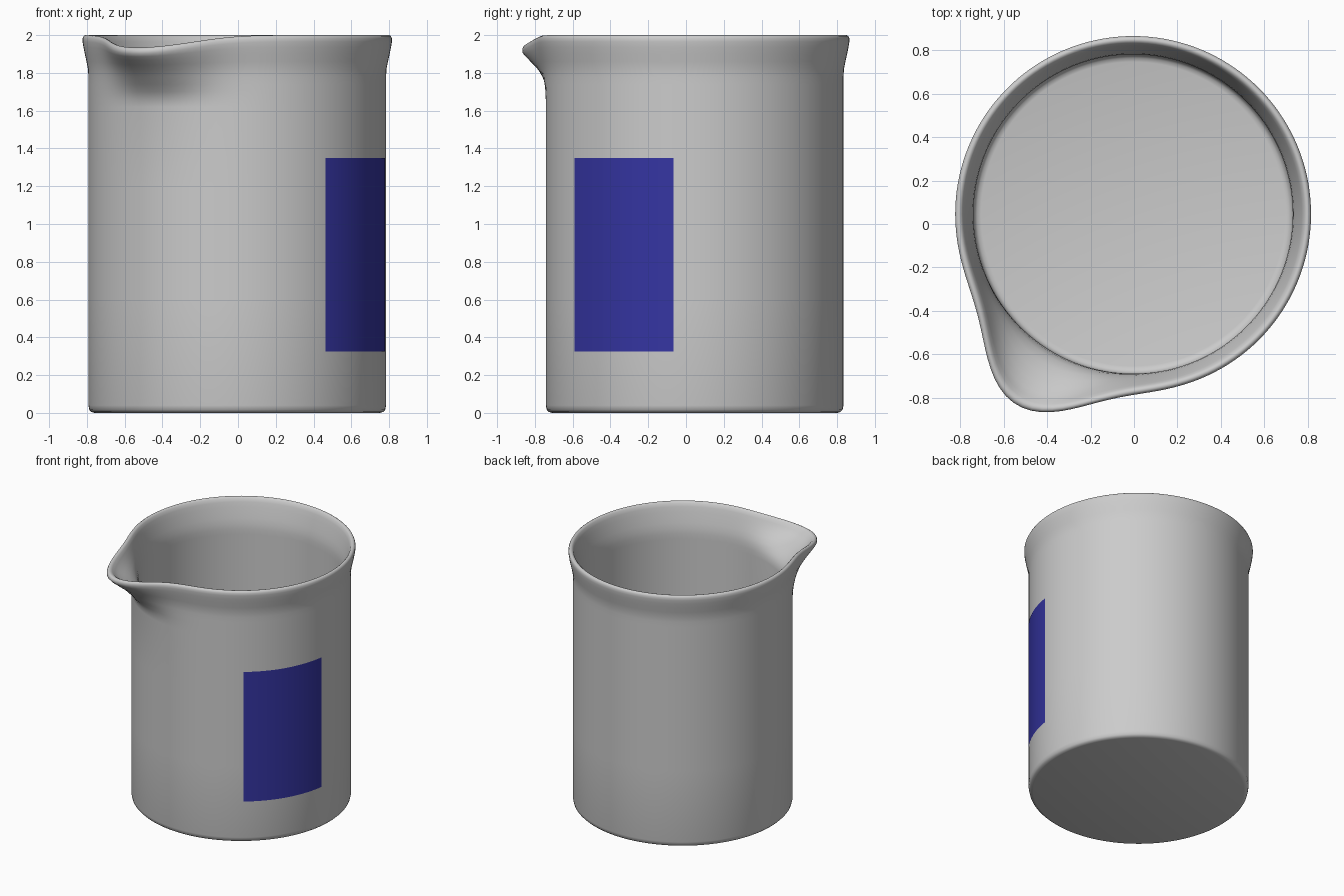
import bpy, bmesh, math

if "Cube" in bpy.data.objects:
    bpy.data.objects.remove(bpy.data.objects["Cube"])

CX, CY = -0.004, 0.046
R = 0.788
SPOUT = math.radians(238.5)
N = 144


def finish(name, bm, angle):
    me = bpy.data.meshes.new(name)
    bm.to_mesh(me)
    bm.free()
    ob = bpy.data.objects.new(name, me)
    bpy.context.collection.objects.link(ob)
    bpy.ops.object.select_all(action='DESELECT')
    ob.select_set(True)
    bpy.context.view_layer.objects.active = ob
    bpy.ops.object.shade_smooth_by_angle(angle=math.radians(angle))
    return ob


# Beaker profile: radius, height, outward spout pull, spout dip
profile = [
    (0.755, 0.0, 0, 0), (0.772, 0.005, 0, 0), (0.783, 0.016, 0, 0),
    (R, 0.04, 0, 0), (R, 0.6, 0, 0), (R, 1.2, 0, 0), (R, 1.62, 0, 0),
    (R, 1.66, 0.03, 0), (R, 1.70, 0.14, 0), (R, 1.74, 0.30, 0),
    (R, 1.78, 0.47, 0.02), (0.790, 1.82, 0.62, 0.1), (0.798, 1.86, 0.76, 0.28),
    (0.807, 1.90, 0.87, 0.5), (0.814, 1.935, 0.95, 0.75), (0.819, 1.965, 1, 0.95),
    (0.819, 1.983, 1, 1), (0.814, 1.994, 1, 1), (0.805, 2.0, 0.99, 1),
    (0.795, 1.998, 0.98, 1), (0.786, 1.99, 0.96, 1), (0.777, 1.965, 0.91, 0.95),
    (0.767, 1.93, 0.81, 0.75), (0.757, 1.89, 0.66, 0.5), (0.747, 1.85, 0.48, 0.25),
    (0.739, 1.81, 0.29, 0.1), (0.735, 1.77, 0.13, 0), (0.735, 1.73, 0.03, 0),
    (0.735, 1.69, 0, 0), (0.735, 1.0, 0, 0), (0.735, 0.09, 0, 0),
    (0.730, 0.068, 0, 0), (0.718, 0.055, 0, 0), (0.70, 0.05, 0, 0),
]
bm = bmesh.new()
rings = []
for r, z, pull, dip in profile:
    ring = []
    for i in range(N):
        a = 2 * math.pi * i / N
        d = math.degrees(math.atan2(math.sin(a - SPOUT), math.cos(a - SPOUT)))
        rr = r + 0.21 * pull * math.exp(-0.5 * (d / 13.5) ** 2)
        zz = z - 0.066 * dip * math.exp(-0.5 * (d / 15) ** 2)
        ring.append(bm.verts.new((CX + rr * math.cos(a), CY + rr * math.sin(a), zz)))
    rings.append(ring)
for lo, hi in zip(rings, rings[1:]):
    for i in range(N):
        j = (i + 1) % N
        bm.faces.new((lo[i], lo[j], hi[j], hi[i]))
bm.faces.new(rings[0][::-1])   # underside
bm.faces.new(rings[-1])        # inner floor
finish("beaker", bm, 50)

# Blue label patch wrapped on the wall
bm = bmesh.new()
a0, a1, steps = math.radians(-53.7), math.radians(-8.1), 24
cols = []
for i in range(steps + 1):
    a = a0 + (a1 - a0) * i / steps
    x, y = CX + (R + 0.002) * math.cos(a), CY + (R + 0.002) * math.sin(a)
    cols.append([bm.verts.new((x, y, z)) for z in (0.325, 1.35)])
for p, q in zip(cols, cols[1:]):
    bm.faces.new((p[0], q[0], q[1], p[1]))
label = finish("label", bm, 40)
mat = bpy.data.materials.new("label_blue")
mat.diffuse_color = (0.035, 0.035, 0.36, 1)
mat.use_nodes = True
mat.node_tree.nodes["Principled BSDF"].inputs["Base Color"].default_value = mat.diffuse_color
label.data.materials.append(mat)
